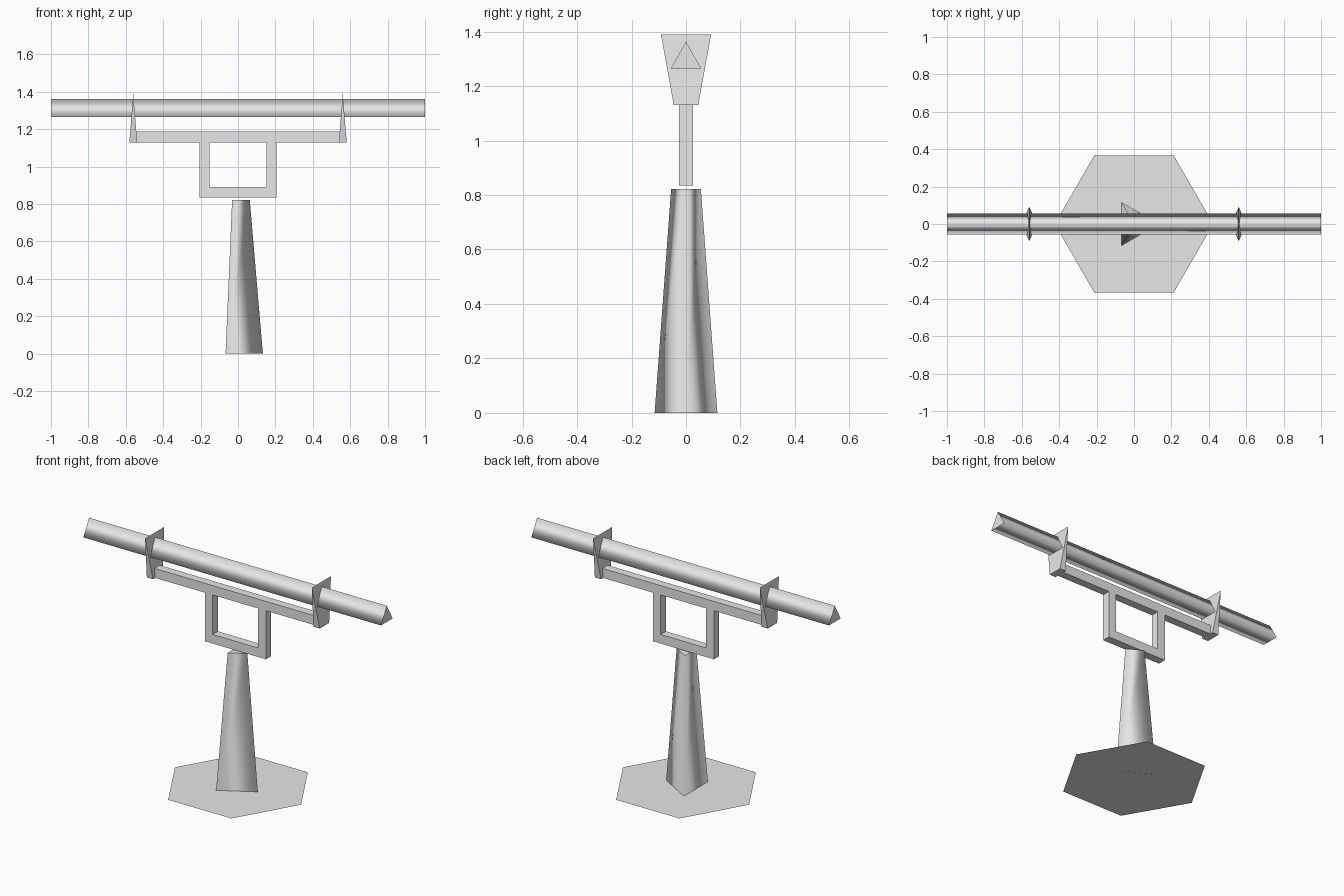
import bpy
import bmesh
import math

old = bpy.data.objects.get("Cube")
if old:
    bpy.data.objects.remove(old, do_unlink=True)

grey = bpy.data.materials.new("plain_grey")
grey.use_nodes = True
grey.diffuse_color = (0.8, 0.8, 0.8, 1)
grey.node_tree.nodes["Principled BSDF"].inputs["Base Color"].default_value = (0.8, 0.8, 0.8, 1)


def loft(name, start, end, smooth=False):
    """Closed solid between two rings of points; smooth rounds the sides only."""
    bm = bmesh.new()
    a = [bm.verts.new(p) for p in start]
    b = [bm.verts.new(p) for p in end]
    n = len(a)
    caps = [bm.faces.new(a), bm.faces.new(b)]
    for i in range(n):
        j = (i + 1) % n
        side = bm.faces.new((a[i], a[j], b[j], b[i]))
        side.smooth = smooth
    for cap in caps:
        for edge in cap.edges:
            edge.smooth = False
    bmesh.ops.remove_doubles(bm, verts=bm.verts, dist=0.0005)
    bmesh.ops.recalc_face_normals(bm, faces=bm.faces)
    return finish(name, bm)


def finish(name, bm):
    mesh = bpy.data.meshes.new(name)
    bm.to_mesh(mesh)
    bm.free()
    mesh.materials.append(grey)
    obj = bpy.data.objects.new(name, mesh)
    bpy.context.collection.objects.link(obj)
    return obj


def rect(x, y, z, cx=0.0):
    return [(cx + sx * x, sy * y, z) for sx, sy in ((-1, -1), (1, -1), (1, 1), (-1, 1))]


def triangle(radius, z):
    turns = [k * math.tau / 3 for k in range(3)]
    return [(radius * math.cos(t), radius * math.sin(t), z) for t in turns]


# Flat hexagonal base sheet
bm = bmesh.new()
hexagon = [k * math.tau / 6 for k in range(6)]
bm.faces.new([bm.verts.new((0.424 * math.cos(t), 0.424 * math.sin(t), 0.001)) for t in hexagon])
finish("base_plate", bm)

# Tapered three-sided column
loft("column", triangle(0.133, 0), triangle(0.063, 0.822), smooth=True)

# U-shaped yoke above the column
outer, inner = 0.205, 0.153
half = [(outer, 1.13), (outer, 0.835)]
hollow = [(inner, 0.89), (inner, 1.13)]
profile = half + [(-x, z) for x, z in reversed(half)]
profile += [(-x, z) for x, z in reversed(hollow)] + hollow
loft("yoke", [(x, -0.025, z) for x, z in profile], [(x, 0.025, z) for x, z in profile])

# Crossbar
loft("crossbar", rect(0.55, 0.025, 1.13), rect(0.55, 0.025, 1.187))

# Wedge brackets that taper to an edge and flare in depth
for label, side in (("left", 1), ("right", -1)):
    cx = side * 0.56
    loft(label + "_bracket", rect(0.021, 0.045, 1.13, cx), rect(0, 0.092, 1.39, cx))

# Long triangular tube
section = [(-0.056, 1.265), (0.056, 1.265), (0, 1.363)]
loft("tube", [(-1, y, z) for y, z in section], [(1, y, z) for y, z in section], smooth=True)
